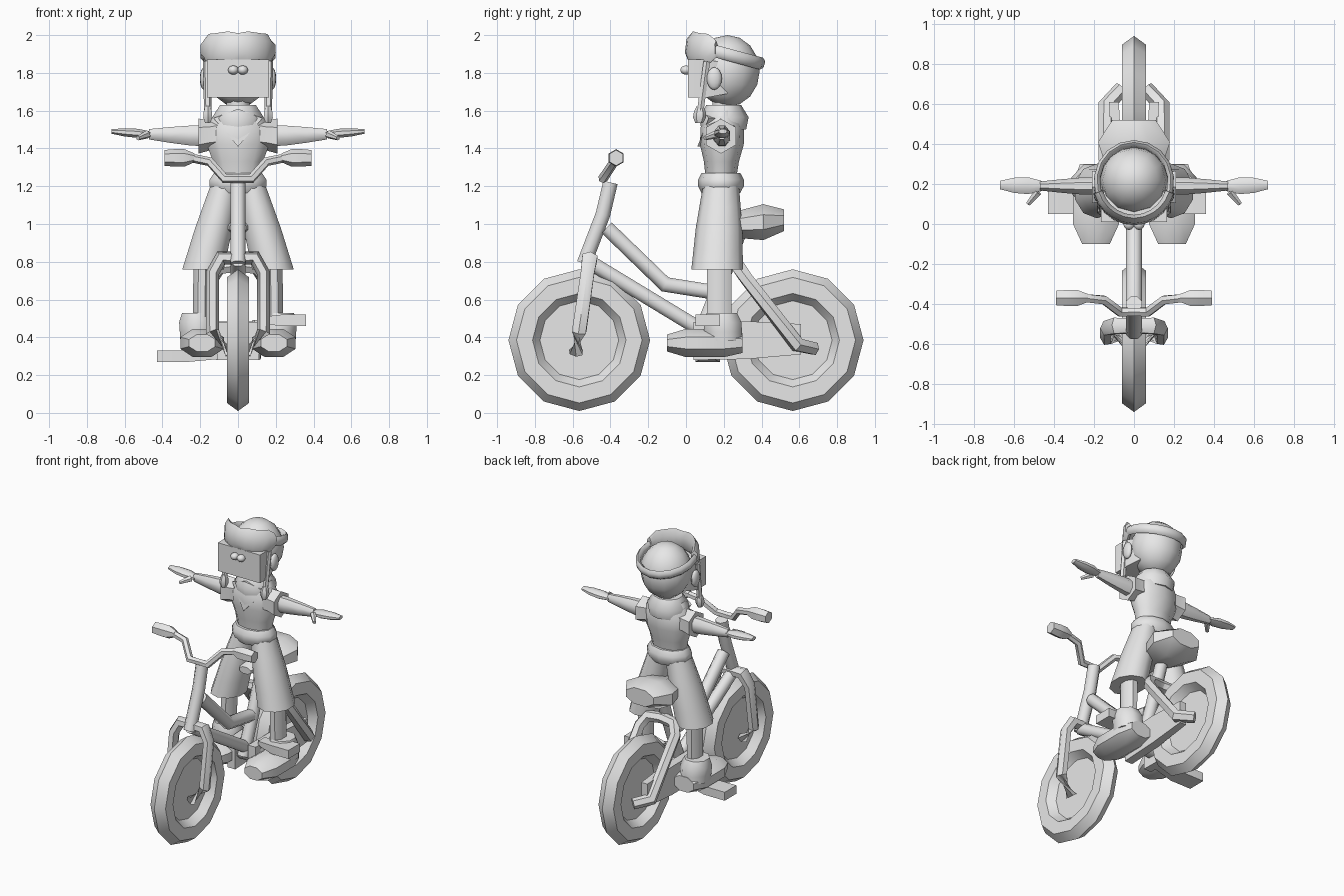
import bpy, bmesh, math
from mathutils import Vector

cube = bpy.data.objects.get("Cube")
if cube:
    bpy.data.objects.remove(cube, do_unlink=True)

shade = (.8, .8, .8, 1)
grey = bpy.data.materials.new("plain_grey")
grey.use_nodes = True
grey.diffuse_color = shade
grey.node_tree.nodes["Principled BSDF"].inputs["Base Color"].default_value = shade


def finish(obj, name, mirror=False):
    """Name, colour, smooth and optionally mirror a part."""
    obj.name = name
    obj.data.materials.clear()
    obj.data.materials.append(grey)
    bpy.ops.object.select_all(action='DESELECT')
    obj.select_set(True)
    bpy.context.view_layer.objects.active = obj
    bpy.ops.object.shade_smooth_by_angle(angle=math.radians(50))
    if mirror:
        obj.modifiers.new("Mirror", 'MIRROR')


def skin(name, rings, mirror=False):
    """Bridge equal rings of points and cap the ends."""
    bm = bmesh.new()
    loops = [[bm.verts.new(point) for point in ring] for ring in rings]
    for lower, upper in zip(loops, loops[1:]):
        for i in range(len(lower)):
            bm.faces.new((lower[i - 1], lower[i], upper[i], upper[i - 1]))
    bm.faces.new(loops[0])
    bm.faces.new(loops[-1])
    bmesh.ops.recalc_face_normals(bm, faces=bm.faces)
    mesh = bpy.data.meshes.new(name)
    bm.to_mesh(mesh)
    bm.free()
    obj = bpy.data.objects.new(name, mesh)
    bpy.context.collection.objects.link(obj)
    finish(obj, name, mirror)


def turn_angles(sides):
    """Angles round a polygon that rests on a flat side."""
    return [(i + .5) * math.tau / sides for i in range(sides)]


def loft(name, axis, start, end, half_size, profile, sides=8, mirror=False):
    """Even rings from start to end; the profile scales the half size of each ring."""
    k = "xyz".index(axis)
    grow = 1 / math.cos(math.pi / sides)
    rings = []
    for i, scale in enumerate(profile):
        centre = Vector(start).lerp(Vector(end), i / (len(profile) - 1))
        ring = []
        for angle in turn_angles(sides):
            offset = [half_size[0] * math.cos(angle), half_size[1] * math.sin(angle)]
            offset.insert(k, 0)
            ring.append(centre + Vector(offset) * scale * grow)
        rings.append(ring)
    skin(name, rings, mirror)


def tube(name, path, radii, sides=6, mirror=False, up=(0, 0, 1)):
    """Sweep an ellipse along a path; a radius is a (side, up) pair."""
    points = [Vector(p) for p in path]
    if isinstance(radii, tuple):
        radii = [radii] * len(points)
    rings = []
    for i, point in enumerate(points):
        before = (point - points[i - 1]).normalized() if i else Vector()
        after = (points[i + 1] - point).normalized() if i < len(points) - 1 else Vector()
        along = (before + after).normalized()
        side = along.cross(Vector(up)).normalized()
        top = side.cross(along)
        stretch = 1 / max(along.dot(before), along.dot(after))
        wide, tall = radii[i]
        rings.append([point + (side * wide * math.cos(a) + top * tall * math.sin(a)) * stretch
                      for a in turn_angles(sides)])
    skin(name, rings, mirror)


def frame_tube(name, *path):
    """Bicycle tube in the centre plane, through (y, z) points."""
    tube(name, [(0, y, z) for y, z in path], (.042, .042), sides=8, up=(1, 0, 0))


def ball(name, centre, size, mirror=False):
    bpy.ops.mesh.primitive_uv_sphere_add(segments=12, ring_count=8, radius=1, location=centre)
    obj = bpy.context.object
    obj.scale = size
    bpy.ops.object.transform_apply(location=True)
    finish(obj, name, mirror)


# Wheels: hexagonal tyre and thin disc
for label, direction in (("front", -1), ("rear", 1)):
    hub = (0, direction * .565, .385)
    bpy.ops.mesh.primitive_torus_add(major_segments=12, minor_segments=6, major_radius=.29,
                                     minor_radius=.085, location=hub)
    tyre = bpy.context.object
    tyre.scale.z = .8
    tyre.rotation_euler.y = math.pi / 2
    finish(tyre, label + "_tyre")
    bpy.ops.mesh.primitive_cylinder_add(vertices=12, radius=.23, depth=.01,
                                        location=hub, rotation=(0, math.pi / 2, 0))
    finish(bpy.context.object, label + "_wheel_disc")

# Bicycle frame
frame_tube("head_tube", (-.4, 1.22), (-.44, 1.05), (-.54, .79))
frame_tube("top_tube", (-.42, .98), (-.11, .68), (.14, .64))
frame_tube("down_tube", (-.53, .81), (.08, .44))
frame_tube("seat_tube", (.06, .38), (.17, .65), (.28, .95))
fork_bends = ((0, .82), (.09, .82), (.135, .74), (.135, .43), (.04, .32))
tube("fork", [(x, (z - .82) / 7 - .51, z) for x, z in fork_bends],
     (.04, .034), mirror=True, up=(.5, .1, .8))
tube("rear_stays", [(0, .27, .78), (.1, .28, .77), (.14, .32, .71), (.14, .59, .36), (.06, .68, .34)],
     (.037, .037), mirror=True, up=(.3, .5, .8))
loft("chain_guards", 'y', start=(.08, .04, .38), end=(.1, .61, .39), half_size=(.03, .1),
     profile=(1, 1, .8), sides=4, mirror=True)

# Handlebar and grips
tube("handlebar", [(0, -.44, 1.24), (.07, -.44, 1.24), (.15, -.38, 1.33), (.25, -.37, 1.35)],
     (.023, .023), mirror=True)
loft("grips", 'x', start=(.23, -.37, 1.35), end=(.39, -.37, 1.35), half_size=(.04, .04),
     profile=(.5, 1, 1, .9), sides=6, mirror=True)

# Saddle
loft("saddle", 'y', start=(0, .08, .98), end=(0, .52, 1.02), half_size=(.18, .095),
     profile=(.25, .5, .8, 1, .6))

# Cranks and pedals, half a turn apart
loft("crank_axle", 'x', start=(-.11, .11, .39), end=(.11, .11, .39), half_size=(.05, .05), profile=(1, 1))
for label, inner, outer, height in (("left", .1, .36, .49), ("right", -.1, -.43, .3)):
    tube(label + "_crank", [(inner, .11, .39), (inner, .12, height)], (.025, .025), up=(1, 0, 0))
    loft(label + "_pedal", 'x', start=(inner, .115, height), end=(outer, .115, height),
         half_size=(.065, .03), profile=(.5, 1, 1), sides=4)

# Shoes, shins and flared trousers
loft("shoes", 'y', start=(.19, -.1, .37), end=(.19, .3, .37), half_size=(.115, .075),
     profile=(.6, 1, 1, 1, .7), mirror=True)
loft("shoe_cuffs", 'z', start=(.21, .2, .38), end=(.22, .19, .53), half_size=(.095, .1),
     profile=(1, 1, 1, .8), mirror=True)
loft("shins", 'z', start=(.195, .175, .4), end=(.19, .175, .86), half_size=(.045, .065),
     profile=(1, 1), mirror=True)
loft("trousers", 'z', start=(.185, .165, .76), end=(.07, .185, 1.2), half_size=(.11, .13),
     profile=(1, .95, .9, .8, .7), sides=10, mirror=True)

# Waistband, torso and neck
loft("waistband", 'z', start=(0, .185, 1.165), end=(0, .185, 1.27), half_size=(.15, .115),
     profile=(.85, 1, 1, .85), sides=10)
loft("torso", 'z', start=(0, .185, 1.24), end=(0, .195, 1.6), half_size=(.165, .11),
     profile=(.7, .8, 1, 1, .7), sides=10)
loft("neck", 'z', start=(0, .2, 1.56), end=(0, .2, 1.68), half_size=(.06, .06), profile=(1, 1))

# Neckerchief with a pointed front
loft("neckerchief", 'z', start=(0, .2, 1.5), end=(0, .2, 1.63), half_size=(.135, .125),
     profile=(.9, 1, .7), sides=10)
skin("neckerchief_point", [[(-.13, y + .06, 1.56), (0, y, 1.41), (.13, y + .06, 1.56), (0, y + .02, 1.61)]
                           for y in (.06, .12)])

# Sleeves, arms, hands and thumbs
loft("sleeves", 'x', start=(.09, .185, 1.48), end=(.21, .185, 1.465), half_size=(.08, .08),
     profile=(.95, .9, 1), sides=6, mirror=True)
loft("arms", 'x', start=(.15, .19, 1.465), end=(.47, .19, 1.475), half_size=(.045, .055),
     profile=(1, .95, .75, .5), mirror=True)
loft("hands", 'x', start=(.46, .19, 1.475), end=(.67, .195, 1.49), half_size=(.042, .024),
     profile=(.6, 1, .9, .5), mirror=True)
tube("thumbs", [(.48, .16, 1.475), (.53, .1, 1.455)], [(.022, .022), (.012, .012)], mirror=True)

# Head, flat face, nose and ears
ball("head", centre=(0, .22, 1.81), size=(.17, .17, .19))
loft("face", 'y', start=(0, .01, 1.77), end=(0, .22, 1.77), half_size=(.165, .1),
     profile=(1, 1, .8), sides=4)
ball("nose_bumps", centre=(.025, 0, 1.815), size=(.028, .03, .024), mirror=True)
ball("ears", centre=(.18, .15, 1.77), size=(.022, .04, .06), mirror=True)

# Hanging plaits with end knots
tube("plaits", [(.165, .11, 1.86), (.16, .075, 1.59)], (.02, .02), mirror=True, up=(1, 0, 0))
loft("plait_knots", 'z', start=(.16, .07, 1.535), end=(.16, .075, 1.625), half_size=(.024, .03),
     profile=(.6, 1, .9, .5), sides=6, mirror=True)


def around_head(start, end, steps, height):
    """Arc round the head, measured in degrees from the front."""
    for i in range(steps + 1):
        angle = math.radians(start + (end - start) * i / steps)
        depth = -.19 * math.cos(angle)
        yield (.185 * math.sin(angle), .21 + depth, height(angle, depth))


# Strap round the back of the head, goggles at the front
tube("goggle_strap", around_head(35, 325, 14, lambda angle, depth: 1.9 - .27 * depth),
     (.018, .032), up=(0, .26, 1))
lens_heights = [.045] + [.082] * 4 + [.07] + [.082] * 4 + [.045]
tube("goggles", around_head(-75, 75, 10, lambda angle, depth: 1.932 + .008 * math.cos(angle * 3)),
     [(.025, tall) for tall in lens_heights], up=(0, .12, 1))
